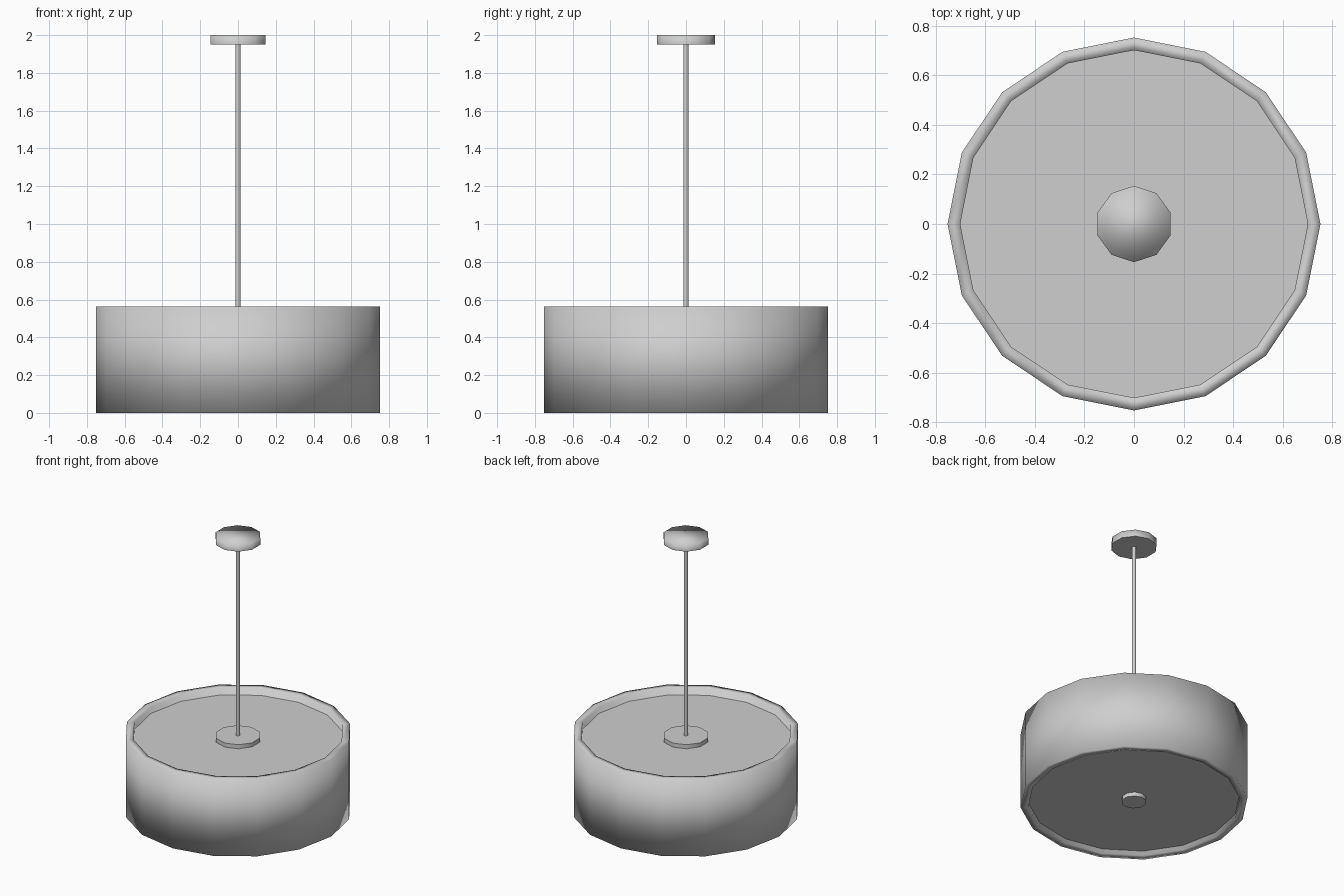
import bpy
import bmesh
from math import cos, sin, tau

default = bpy.data.objects.get("Cube")
if default:
    bpy.data.objects.remove(default, do_unlink=True)

# One plain grey for the whole lamp
grey = bpy.data.materials.new("light grey")
grey.use_nodes = True
colour = (0.62, 0.62, 0.62, 1)
grey.diffuse_color = colour
grey.node_tree.nodes["Principled BSDF"].inputs["Base Color"].default_value = colour


def lathe(name, profile, sides, closed=False, is_smooth=lambda normal: True):
    """Turn a (radius, height) profile about z; cap the ends or close the loop."""
    bm = bmesh.new()
    rings = []
    for r, z in profile:
        # the first corner points to the back
        rings.append([bm.verts.new((r * sin(tau * i / sides), r * cos(tau * i / sides), z))
                      for i in range(sides)])
    pairs = list(zip(rings, rings[1:]))
    if closed:
        pairs.append((rings[-1], rings[0]))
    else:
        bm.faces.new(rings[0])
        bm.faces.new(rings[-1])
    for a, b in pairs:
        for i in range(sides):
            j = (i + 1) % sides
            bm.faces.new((a[i], a[j], b[j], b[i]))
    bmesh.ops.recalc_face_normals(bm, faces=bm.faces)
    for f in bm.faces:
        f.smooth = is_smooth(f.normal)
    mesh = bpy.data.meshes.new(name)
    bm.to_mesh(mesh)
    bm.free()
    mesh.materials.append(grey)
    obj = bpy.data.objects.new(name, mesh)
    bpy.context.collection.objects.link(obj)
    return obj


def disc(name, radius, bottom, top, sides, is_smooth):
    return lathe(name, [(radius, bottom), (radius, top)], sides, is_smooth=is_smooth)


def sides_only(normal):
    return abs(normal.z) < 0.5


def all_but_bottom(normal):
    return normal.z > -0.5


# Drum shade: a thick wall with softly shaded rims
OUTER, INNER, HEIGHT = 0.753, 0.702, 0.562
lathe("shade_wall", [(OUTER, 0), (OUTER, HEIGHT), (INNER, HEIGHT), (INNER, 0)], 16, closed=True)

# Recessed panels closing the drum
disc("top_panel", INNER, 0.485, 0.51, 16, sides_only)
disc("diffuser_panel", INNER, 0.035, 0.06, 16, sides_only)

# Fittings in the middle of the panels
disc("shade_mount", 0.153, 0.505, 0.54, 10, sides_only)
disc("bottom_knob", 0.083, 0.006, 0.04, 10, sides_only)

# Hanging rod and ceiling canopy
disc("rod", 0.014, 0.53, 1.96, 10, sides_only)
disc("ceiling_canopy", 0.154, 1.95, 2.0, 10, all_but_bottom)
